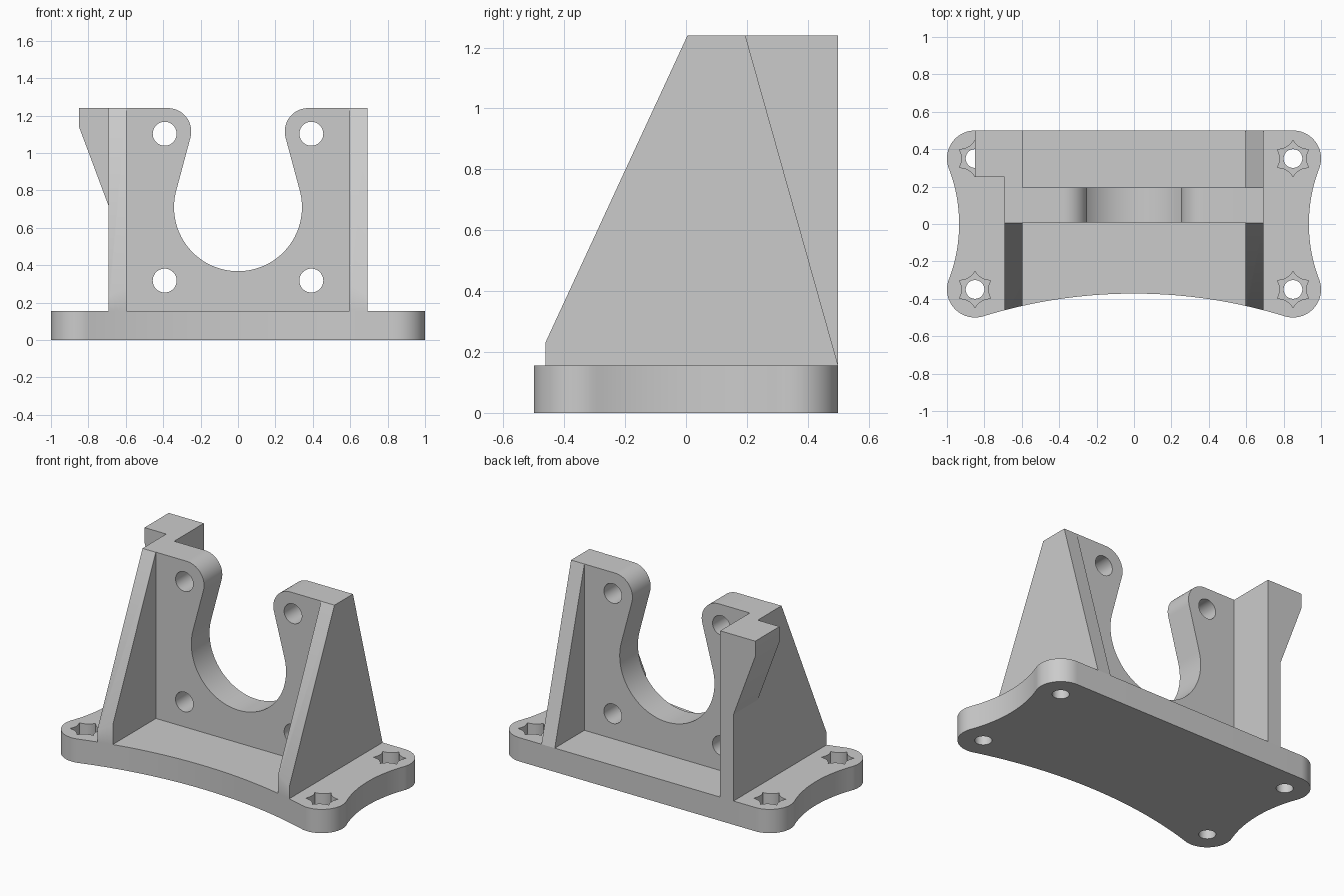
import bpy, bmesh
from math import radians, degrees, cos, sin, asin, atan2, acos, hypot

if "Cube" in bpy.data.objects:
    bpy.data.objects.remove(bpy.data.objects["Cube"], do_unlink=True)

grey = bpy.data.materials.new("light grey")
grey.use_nodes = True
grey.diffuse_color = (0.6, 0.6, 0.6, 1)
grey.node_tree.nodes["Principled BSDF"].inputs["Base Color"].default_value = grey.diffuse_color


def arc(cx, cy, r, start, end, n=24):
    """Points on a circle from start to end, in degrees."""
    angles = [radians(start + (end - start) * i / n) for i in range(n + 1)]
    return [(cx + r * cos(a), cy + r * sin(a)) for a in angles]


def circle(cx, cy, r, n=40):
    return arc(cx, cy, r, 0, 360, n)[:-1]


def star(cx, cy, tip=0.098, hollow=0.09):
    """Six-pointed star whose points are joined by hollow arcs."""
    spread = degrees(asin(tip / 2 / hollow))
    away = tip * cos(radians(30)) + hollow * cos(radians(spread))
    points = []
    for mid in range(0, 360, 60):
        points += arc(cx + away * cos(radians(mid)), cy + away * sin(radians(mid)), hollow,
                      mid + 180 + spread, mid + 180 - spread, 8)[:-1]
    return points


def prism(name, outline, axis, low, high):
    """Extrude a flat outline along an axis."""
    place = {"x": lambda u, v: (low, u, v),
             "y": lambda u, v: (u, low, v),
             "z": lambda u, v: (u, v, low)}[axis]
    shift = [(high - low) if a == axis else 0 for a in "xyz"]
    bm = bmesh.new()
    face = bm.faces.new([bm.verts.new(place(u, v)) for u, v in outline])
    out = bmesh.ops.extrude_face_region(bm, geom=[face], use_keep_orig=True)
    bmesh.ops.translate(bm, vec=shift, verts=[g for g in out["geom"] if isinstance(g, bmesh.types.BMVert)])
    bmesh.ops.recalc_face_normals(bm, faces=bm.faces)
    mesh = bpy.data.meshes.new(name)
    bm.to_mesh(mesh)
    bm.free()
    mesh.materials.append(grey)
    ob = bpy.data.objects.new(name, mesh)
    bpy.context.collection.objects.link(ob)
    return ob


def cut(ob, cutters):
    """Subtract the cutters, then discard them."""
    for c in cutters:
        m = ob.modifiers.new("cut", "BOOLEAN")
        m.operation, m.solver, m.object = "DIFFERENCE", "EXACT", c
    bpy.context.view_layer.update()
    mesh = bpy.data.meshes.new_from_object(ob.evaluated_get(bpy.context.evaluated_depsgraph_get()))
    ob.modifiers.clear()
    ob.data = mesh
    for c in cutters:
        bpy.data.objects.remove(c, do_unlink=True)


def mirrored(points):
    return [(-u, v) for u, v in reversed(points)]


BASE_TOP, TOP = 0.155, 1.24
WALL_IN, WALL_OUT = 0.597, 0.693
BX, BY, BR = 0.85, 0.35, 0.15      # base corner centres and radius

# Base plate: round corners joined by tangent hollow arcs at the front and sides
side_x, front_y = 1.76, -3.108
side_r = hypot(side_x - BX, BY) - BR
front_r = hypot(BX, -BY - front_y) - BR
side_a = degrees(atan2(BY, side_x - BX))
front_a = degrees(atan2(BX, -BY - front_y))
front_arc = [(0, front_y + front_r)] + arc(0, front_y, front_r, 90, 90 - front_a, 32)[1:]
half = (front_arc
        + arc(BX, -BY, BR, -90 - front_a, side_a)[1:]
        + arc(side_x, 0, side_r, 180 + side_a, 180 - side_a)[1:]
        + arc(BX, BY, BR, -side_a, 90)[1:])
base = prism("base_plate", half + mirrored(half)[:-1], "z", 0, BASE_TOP)

# Screw holes with star recesses
cutters = []
for sx in (-BX, BX):
    for sy in (-BY, BY):
        cutters.append(prism("recess_cutter", star(sx, sy), "z", 0.06, 0.3))
        cutters.append(prism("hole_cutter", circle(sx, sy, 0.05), "z", -0.1, 0.1))
cut(base, cutters)

# Side walls, trimmed at the front to follow the base
slope = [(-0.497, BASE_TOP), (0.005, TOP)]
right_wall = prism("right_wall", slope + [(0.5, TOP), (0.5, BASE_TOP)], "x", -WALL_OUT, -WALL_IN)
left_wall = prism("left_wall", slope + [(0.195, TOP), (0.5, BASE_TOP)], "x", WALL_IN, WALL_OUT)
trim = mirrored(front_arc)[:-1] + front_arc + [(BX, -1), (-BX, -1)]
for wall in (right_wall, left_wall):
    cut(wall, [prism("trim_cutter", trim, "z", -0.1, 2)])

# Upright mounting plate: keyhole opening blended into rounded upper corners
cx, cz, cr = 0.375, 1.115, 0.125
oz, orad = 0.71, 0.342
tangent = degrees(atan2(cz - oz, cx) - acos((cr + orad) / hypot(cx, cz - oz)))
right_half = ([(WALL_IN, BASE_TOP), (WALL_IN, TOP)]
              + arc(cx, cz, cr, 90, 180 + tangent)
              + arc(0, oz, orad, tangent, -90, 32))
plate = prism("mounting_plate", right_half + mirrored(right_half)[1:], "y", 0.007, 0.195)
cut(plate, [prism("bolt_cutter", circle(x, z, 0.064), "y", -0.2, 0.4)
            for x in (-0.392, 0.392) for z in (0.318, 1.103)])

# Side tab with a sloped underside
tab = prism("side_tab", [(-WALL_OUT, TOP), (-BX, TOP), (-BX, 1.14), (-WALL_OUT, 0.72)], "y", 0.25, 0.5)

# Smooth the round surfaces and keep the corners sharp
bpy.ops.object.select_all(action="DESELECT")
for ob in (base, right_wall, left_wall, plate, tab):
    ob.select_set(True)
bpy.context.view_layer.objects.active = base
bpy.ops.object.shade_smooth_by_angle(angle=radians(30))
